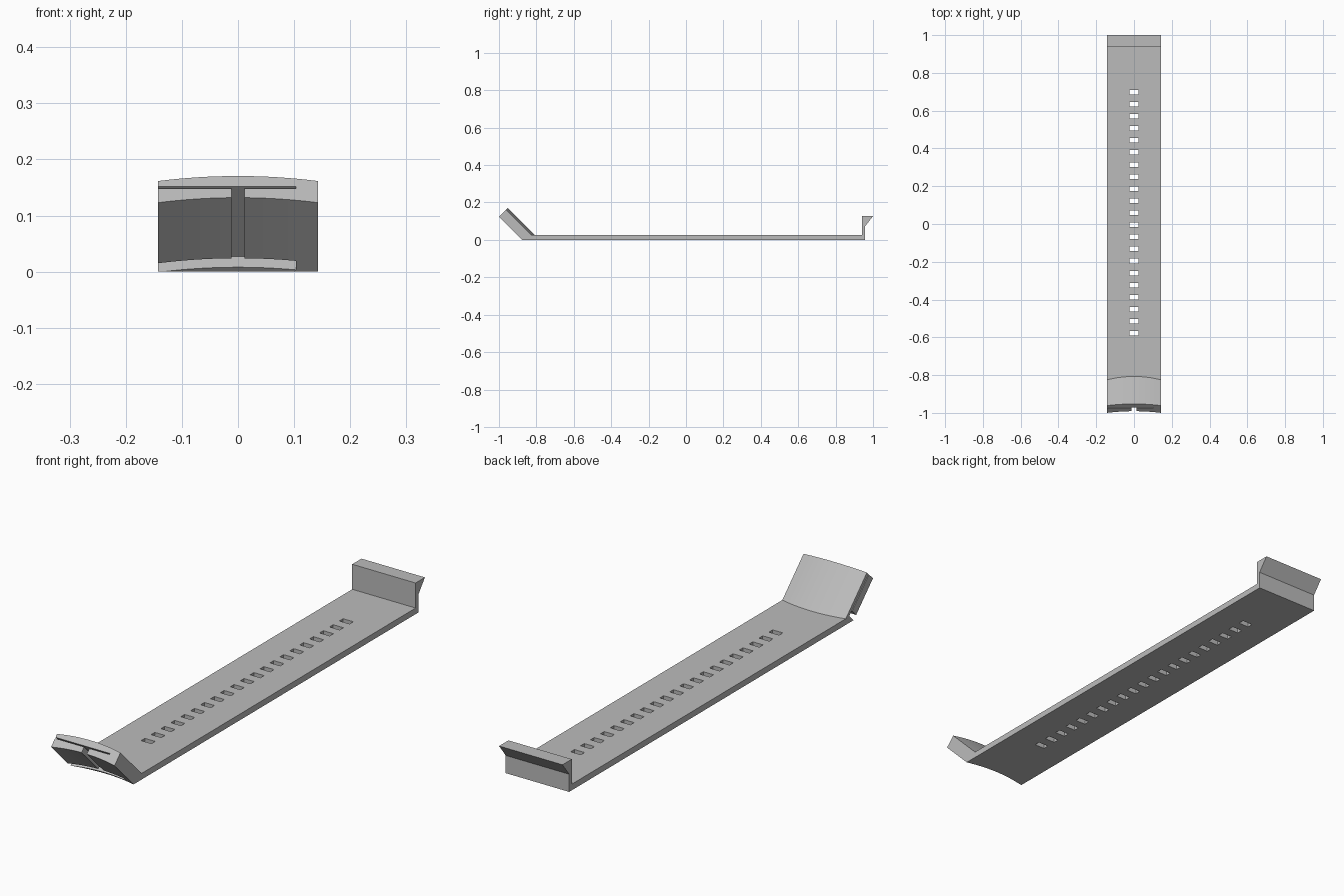
import bpy
import bmesh

cube = bpy.data.objects.get("Cube")
if cube:
    bpy.data.objects.remove(cube, do_unlink=True)

HALF = 0.143      # half width of the strip
THICK = 0.025     # floor thickness
TIP = 1.123       # end plane of the tilted flap
ARCH = 0.018      # bow of the flap across its width

grey = bpy.data.materials.new("plain grey")
grey.use_nodes = True
grey.diffuse_color = (0.5, 0.5, 0.5, 1)
grey.node_tree.nodes["Principled BSDF"].inputs["Base Color"].default_value = (0.5, 0.5, 0.5, 1)


def tilted(depth, along):
    """Point (y, z) from flap depth (y + z) and distance along it (z - y)."""
    return (depth - along) / 2, (depth + along) / 2


def loft(bm, sections):
    """Skin a list of (x, [(y, z), ...]) sections and cap both ends."""
    rings = [[bm.verts.new((x, y, z)) for y, z in pts] for x, pts in sections]
    for a, b in zip(rings, rings[1:]):
        for i in range(len(a)):
            j = (i + 1) % len(a)
            bm.faces.new((a[i], a[j], b[j], b[i]))
    bm.faces.new(rings[0])
    bm.faces.new(rings[-1])


def make_object(name, *parts):
    bm = bmesh.new()
    for sections in parts:
        loft(bm, sections)
    bmesh.ops.recalc_face_normals(bm, faces=bm.faces)
    mesh = bpy.data.meshes.new(name)
    bm.to_mesh(mesh)
    bm.free()
    obj = bpy.data.objects.new(name, mesh)
    bpy.context.collection.objects.link(obj)
    return obj


def prism(x0, x1, pts):
    return [(x0, pts), (x1, pts)]


def body_section(x):
    """Side profile: bowed flap, flat floor, upright lip with hook."""
    bow = ARCH * (1 - (x / HALF) ** 2)
    outer, inner = -0.877 + bow, -0.80 + bow
    return x, [
        (outer, 0), tilted(outer, TIP), tilted(inner, TIP), (inner - THICK, THICK),
        (0.94, THICK), (0.94, 0.127), (1.0, 0.127), (0.957, 0.072), (0.957, 0),
    ]


STEPS = 16
body = make_object("clip_body", [body_section(HALF * (2 * i / STEPS - 1)) for i in range(STEPS + 1)])
body.data.materials.append(grey)

# Row of rectangular holes along the floor
holes = []
for i in range(21):
    y = -0.579 + i * 0.06385
    holes.append(prism(-0.023, 0.023, [(y - 0.012, -0.1), (y + 0.012, -0.1),
                                       (y + 0.012, 0.1), (y - 0.012, 0.1)]))

# Thin pocket in the flap, open at one side and the tip, with a gap at its foot
pocket = [tilted(d, a) for d, a in (
    (-1.0, 0.875), (-0.820, 0.875), (-0.820, 1.2),
    (-0.826, 1.2), (-0.826, 0.907), (-1.0, 0.907))]

# Central slit through the outer skin of the flap
slit = [tilted(d, a) for d, a in ((-1.0, 0.88), (-0.821, 0.88), (-0.821, 1.25), (-1.0, 1.25))]

cutters = [
    make_object("hole_cutter", *holes),
    make_object("pocket_cutter", prism(-0.2, 0.103, pocket)),
    make_object("slit_cutter", prism(-0.012, 0.012, slit)),
]

bpy.context.view_layer.objects.active = body
body.select_set(True)
for cutter in cutters:
    cutter.hide_render = True
    mod = body.modifiers.new(cutter.name, "BOOLEAN")
    mod.operation = "DIFFERENCE"
    mod.solver = "EXACT"
    mod.object = cutter
    bpy.ops.object.modifier_apply(modifier=mod.name)
    bpy.data.objects.remove(cutter, do_unlink=True)

bpy.ops.object.shade_smooth_by_angle(angle=0.4)
